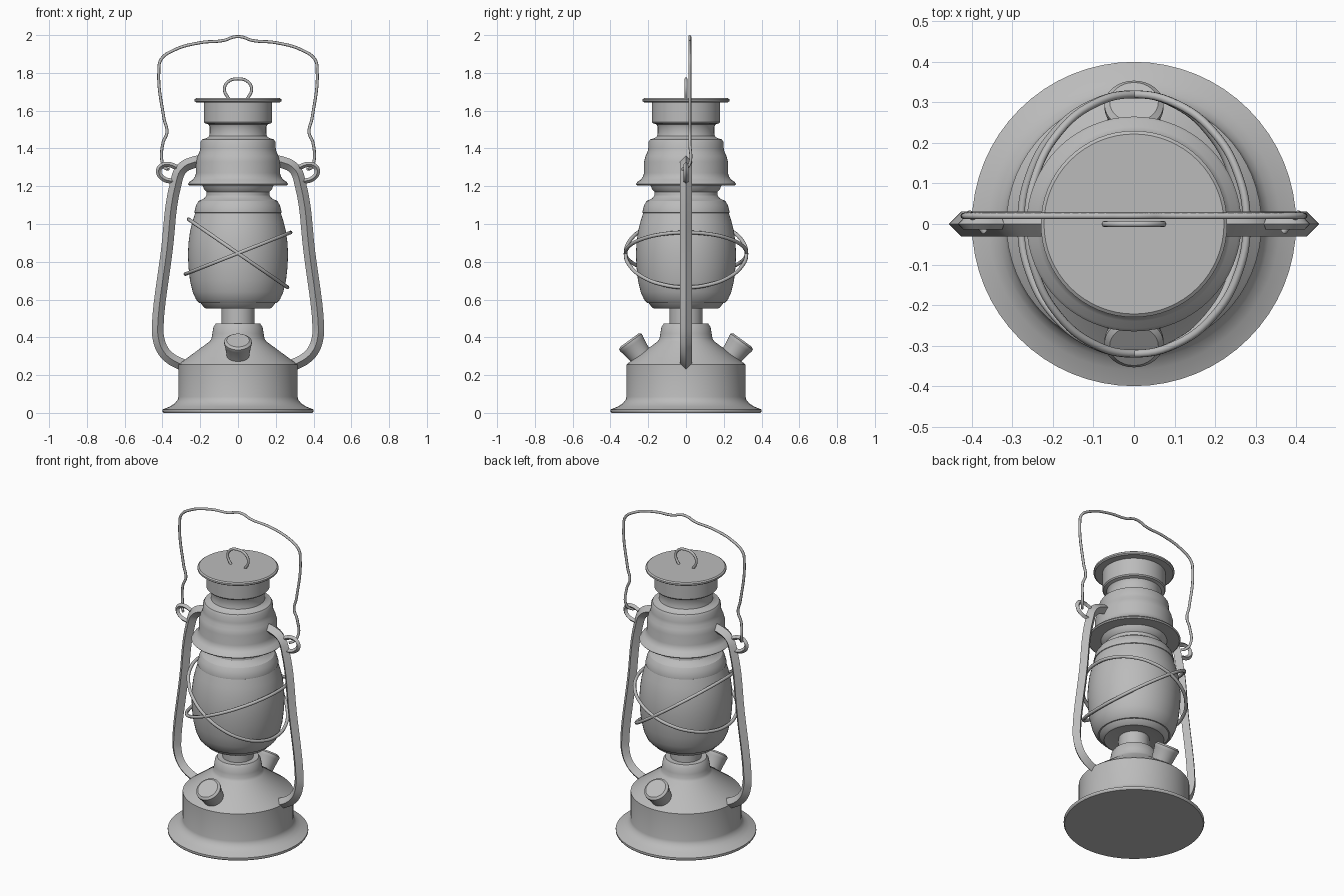
import bpy, bmesh, math
from mathutils import Vector

cube = bpy.data.objects.get("Cube")
if cube:
    bpy.data.objects.remove(cube, do_unlink=True)

metal = bpy.data.materials.new("plain_grey")
metal.use_nodes = True
GREY = (0.5, 0.5, 0.5, 1)
metal.diffuse_color = GREY
metal.node_tree.nodes["Principled BSDF"].inputs["Base Color"].default_value = GREY


def finish(obj, angle=30):
    """Give an object its colour and smooth shading with sharp creases."""
    if not obj.data.materials:
        obj.data.materials.append(metal)
    bpy.ops.object.select_all(action='DESELECT')
    obj.select_set(True)
    bpy.context.view_layer.objects.active = obj
    bpy.ops.object.shade_smooth_by_angle(angle=math.radians(angle))
    return obj


def lathe(name, profile, sides=64):
    """Revolve (radius, height) points about z and close both ends."""
    bm = bmesh.new()
    rings = []
    for r, z in profile:
        rings.append([bm.verts.new((r * math.cos(a), r * math.sin(a), z))
                      for a in (math.tau * i / sides for i in range(sides))])
    for low, high in zip(rings, rings[1:]):
        for i in range(sides):
            j = (i + 1) % sides
            bm.faces.new((low[i], low[j], high[j], high[i]))
    bm.faces.new(rings[0][::-1])
    bm.faces.new(rings[-1])
    bmesh.ops.recalc_face_normals(bm, faces=bm.faces)
    mesh = bpy.data.meshes.new(name)
    bm.to_mesh(mesh)
    bm.free()
    obj = bpy.data.objects.new(name, mesh)
    bpy.context.collection.objects.link(obj)
    return finish(obj)


def tube(name, points, radius, cyclic=False, roundness=2, angle=50):
    """Sweep a wire or bar along a smooth path and turn it into a mesh."""
    curve = bpy.data.curves.new(name, 'CURVE')
    curve.dimensions = '3D'
    curve.bevel_depth = radius
    curve.bevel_resolution = roundness
    curve.use_fill_caps = True
    curve.resolution_u = 6
    spline = curve.splines.new('BEZIER')
    spline.bezier_points.add(len(points) - 1)
    for bp, co in zip(spline.bezier_points, points):
        bp.co = co
        bp.handle_left_type = bp.handle_right_type = 'AUTO'
    spline.use_cyclic_u = cyclic
    obj = bpy.data.objects.new(name, curve)
    bpy.context.collection.objects.link(obj)
    bpy.ops.object.select_all(action='DESELECT')
    obj.select_set(True)
    bpy.context.view_layer.objects.active = obj
    bpy.ops.object.convert(target='MESH')
    return finish(bpy.context.view_layer.objects.active, angle)


# Fuel tank with flared foot, sloping top and stepped collar
lathe("fuel_tank", [
    (0.395, 0), (0.4, 0.008), (0.4, 0.018), (0.36, 0.034), (0.335, 0.05),
    (0.32, 0.068), (0.315, 0.085), (0.315, 0.255), (0.308, 0.262),
    (0.148, 0.38), (0.14, 0.395), (0.136, 0.42), (0.13, 0.455),
    (0.118, 0.472), (0.087, 0.472), (0.087, 0.57)])

# Burner plate under the globe
lathe("burner_plate", [(0.12, 0.562), (0.17, 0.553), (0.18, 0.558),
                       (0.2, 0.585), (0.2, 0.595)])

# Globe
lathe("globe", [
    (0.205, 0.582), (0.222, 0.6), (0.24, 0.64), (0.254, 0.7), (0.262, 0.77),
    (0.265, 0.84), (0.262, 0.9), (0.254, 0.96), (0.242, 1.01), (0.226, 1.06)])

# Gallery between globe and hood
lathe("globe_gallery", [
    (0.22, 1.055), (0.23, 1.06), (0.23, 1.068), (0.222, 1.1), (0.208, 1.122),
    (0.18, 1.135), (0.168, 1.15), (0.166, 1.17), (0.18, 1.185), (0.19, 1.21)])

# Hood with wide rim
lathe("hood", [
    (0.19, 1.205), (0.258, 1.205), (0.265, 1.212), (0.258, 1.222),
    (0.24, 1.234), (0.228, 1.25), (0.222, 1.27), (0.222, 1.33),
    (0.214, 1.36), (0.204, 1.38), (0.2, 1.4), (0.198, 1.435),
    (0.19, 1.448), (0.165, 1.455), (0.153, 1.465), (0.15, 1.48),
    (0.15, 1.515), (0.156, 1.527), (0.175, 1.533), (0.18, 1.54),
    (0.18, 1.65)])

# Chimney lid
lathe("chimney_lid", [(0.222, 1.644), (0.23, 1.65), (0.23, 1.66), (0.222, 1.666)])
tube("lid_loop", [(-0.045, 0, 1.655), (-0.072, 0, 1.715), (-0.05, 0, 1.755),
                  (0, 0, 1.768), (0.05, 0, 1.755), (0.072, 0, 1.715),
                  (0.045, 0, 1.655)], 0.008)

# Filler caps on the front and back slopes
for side, y in (("front", -1), ("back", 1)):
    cap = lathe(side + "_filler_cap", [
        (0.056, -0.03), (0.06, 0), (0.07, 0.068), (0.073, 0.075),
        (0.073, 0.088), (0.06, 0.098)], 32)
    cap.location = (0, y * 0.243, 0.305)
    cap.rotation_euler.x = -y * math.radians(36)

# Crossed wire guards around the globe
for name, rise, reach in (("falling", -0.18, 0.262), ("rising", 0.11, 0.278)):
    ring = [Vector((reach * math.cos(a), 0.32 * math.sin(a),
                    0.845 + rise * math.cos(a)))
            for a in (math.tau * i / 16 for i in range(16))]
    tube(name + "_guard_wire", ring, 0.01, cyclic=True)

# Side frames and the ears that carry the handle
for side, x in (("left", 1), ("right", -1)):
    bar = [(0.17, 1.335), (0.24, 1.325), (0.3, 1.29), (0.328, 1.22),
           (0.378, 0.85), (0.425, 0.46), (0.422, 0.4), (0.4, 0.335),
           (0.36, 0.29), (0.285, 0.25)]
    tube(side + "_frame", [(x * px, 0, z) for px, z in bar], 0.031,
         roundness=0, angle=25)
    ear = [(0.325, 1.3), (0.37, 1.315), (0.408, 1.305), (0.42, 1.275),
           (0.395, 1.24), (0.345, 1.225)]
    tube(side + "_ear", [(x * px, 0, z) for px, z in ear], 0.014, roundness=0)

# Wire handle, mirrored about its raised grip, with hooked ends
half = [(0.368, -0.02, 1.29), (0.385, 0, 1.295), (0.4, 0.02, 1.32),
        (0.397, 0.02, 1.43), (0.376, 0.02, 1.485), (0.392, 0.02, 1.56),
        (0.419, 0.02, 1.82), (0.408, 0.02, 1.87), (0.34, 0.02, 1.92),
        (0.2, 0.02, 1.96), (0.07, 0.02, 1.973), (0.03, 0.02, 1.988)]
mirrored = [(-x, y, z) for x, y, z in half]
tube("handle", half + [(0, 0.02, 1.992)] + mirrored[::-1], 0.008)
